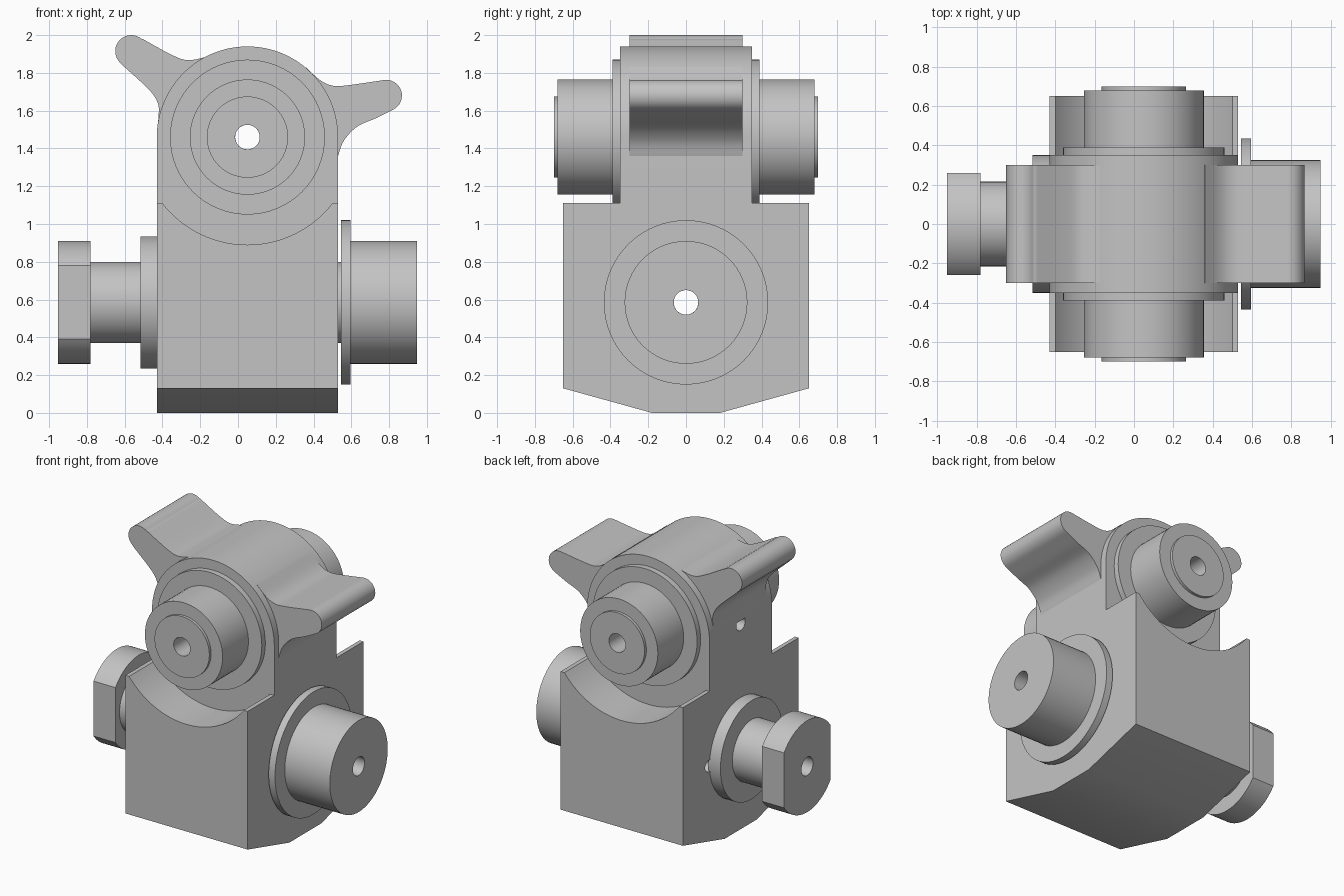
import bpy, bmesh, math
from mathutils import Vector

cube = bpy.data.objects.get("Cube")
if cube:
    bpy.data.objects.remove(cube, do_unlink=True)

grey = bpy.data.materials.new("plain grey")
grey.use_nodes = True
GREY = (0.55, 0.55, 0.55, 1)
grey.diffuse_color = GREY
grey.node_tree.nodes["Principled BSDF"].inputs["Base Color"].default_value = GREY

CX, HUB_Z, AXLE_Z, BORE = 0.05, 1.46, 0.585, 0.065


def place(axis, t, u, v):
    """Position at t along the axis; u and v span the section."""
    return (t, u, v) if axis == 'x' else (u, t, v)


def finish(name, bm):
    bmesh.ops.recalc_face_normals(bm, faces=bm.faces[:])
    mesh = bpy.data.meshes.new(name)
    bm.to_mesh(mesh)
    bm.free()
    mesh.materials.append(grey)
    ob = bpy.data.objects.new(name, mesh)
    bpy.context.collection.objects.link(ob)
    return ob


def prism(name, axis, pts, lo, hi):
    bm = bmesh.new()
    a = [bm.verts.new(place(axis, lo, u, v)) for u, v in pts]
    b = [bm.verts.new(place(axis, hi, u, v)) for u, v in pts]
    bm.faces.new(a)
    bm.faces.new(b)
    for i in range(len(pts)):
        j = (i + 1) % len(pts)
        bm.faces.new((a[i], a[j], b[j], b[i]))
    return finish(name, bm)


def arc(u, v, r, start=0, end=360, n=64):
    steps = n if end - start == 360 else n + 1
    angles = [math.radians(start + (end - start) * i / n) for i in range(steps)]
    return [(u + r * math.cos(a), v + r * math.sin(a)) for a in angles]


def lathe(name, axis, centre, profile, n=64):
    """Closed (radius, position) profile turned about an axis."""
    bm = bmesh.new()
    rings = [[bm.verts.new(place(axis, t, u, v)) for u, v in arc(*centre, r, n=n)]
             for r, t in profile]
    for k, ring in enumerate(rings):
        nxt = rings[(k + 1) % len(rings)]
        for i in range(n):
            j = (i + 1) % n
            bm.faces.new((ring[i], ring[j], nxt[j], nxt[i]))
    return finish(name, bm)


def cut(ob, cutter):
    mod = ob.modifiers.new("cut", 'BOOLEAN')
    mod.operation, mod.solver, mod.object = 'DIFFERENCE', 'EXACT', cutter
    bpy.context.view_layer.objects.active = ob
    bpy.ops.object.modifier_apply(modifier=mod.name)
    bpy.data.objects.remove(cutter, do_unlink=True)


def smooth_curve(pts, n=6):
    """Open curve through the points."""
    p = [Vector(q) for q in pts]
    p = [p[0]] + p + [p[-1]]
    out = []
    for i in range(1, len(p) - 2):
        a, b, c, d = p[i - 1:i + 3]
        for k in range(n):
            t = k / n
            out.append(0.5 * (2 * b + (c - a) * t + (2 * a - 5 * b + 4 * c - d) * t ** 2
                              + (3 * b - a - 3 * c + d) * t ** 3))
    return [tuple(q) for q in out] + [tuple(p[-1])]


# Lower block with a sloped base
lower = prism("lower_block", 'x', [(-0.18, 0), (0.18, 0), (0.65, 0.13), (0.65, 1.11),
                                   (-0.65, 1.11), (-0.65, 0.13)], -0.43, 0.53)
cut(lower, prism("axle_bore", 'x', arc(0, AXLE_Z, BORE, n=32), -1, 1))
cut(lower, prism("pin_hole", 'x', arc(0.36, AXLE_Z, 0.04, n=24), -0.6, -0.3))
for s in (-1, 1):
    cut(lower, prism("scoop", 'y', arc(CX, HUB_Z, 0.57, n=96), s * 0.35, s * 0.8))

# Arched upper housing
upper = prism("upper_housing", 'y', [(-0.43, 1.11), (0.53, 1.11)]
              + arc(CX, HUB_Z, 0.48, 0, 180, 64), -0.35, 0.35)
cut(upper, prism("hub_bore", 'y', arc(CX, HUB_Z, BORE, n=32), -1, 1))
cut(upper, prism("side_hole", 'x', arc(0, HUB_Z, 0.05, n=24), -1, CX))

# Wing-shaped lugs
left_edge = smooth_curve([(-0.08, 1.92), (-0.17, 1.885), (-0.27, 1.868), (-0.36, 1.90), (-0.505, 1.98)])
left_tip = arc(-0.565, 1.915, 0.085, 50, 220, 16)
left_root = smooth_curve([(-0.60, 1.83), (-0.47, 1.71), (-0.425, 1.64), (-0.42, 1.58), (-0.43, 1.48)])
prism("right_lug", 'y', left_edge + left_tip + left_root + [(-0.3, 1.53), (-0.2, 1.7)], -0.3, 0.3)

right_root = smooth_curve([(0.53, 1.36), (0.56, 1.44), (0.63, 1.515), (0.73, 1.56), (0.815, 1.602)])
right_tip = arc(0.785, 1.68, 0.083, -62, 98, 16)
right_edge = smooth_curve([(0.74, 1.757), (0.56, 1.732), (0.49, 1.735), (0.43, 1.765), (0.36, 1.83)])
prism("left_lug", 'y', right_root + right_tip + right_edge + [(0.25, 1.7), (0.35, 1.45)], -0.3, 0.3)

# Stepped knobs on front and back of the housing
for s, name in ((-1, "front_knob"), (1, "back_knob")):
    lathe(name, 'y', (CX, HUB_Z), [(r, s * t) for r, t in (
        (BORE, 0.34), (0.41, 0.34), (0.41, 0.39), (0.305, 0.39), (0.305, 0.68),
        (0.215, 0.68), (0.215, 0.70), (BORE, 0.70))])

# Large stepped knob on the left
lathe("left_knob", 'x', (0, AXLE_Z), [
    (BORE, 0.52), (0.215, 0.52), (0.215, 0.545), (0.435, 0.545), (0.435, 0.595),
    (0.325, 0.595), (0.325, 0.948), (BORE, 0.948)])

# Collar, shaft and flattened handle on the right
lathe("right_shaft", 'x', (0, AXLE_Z), [
    (BORE, -0.42), (0.35, -0.42), (0.35, -0.515), (0.215, -0.515),
    (0.215, -0.79), (BORE, -0.79)])
half = math.degrees(math.acos(0.26 / 0.325))
handle = prism("right_handle", 'x', arc(0, AXLE_Z, 0.325, half, 180 - half, 32)
               + arc(0, AXLE_Z, 0.325, 180 + half, 360 - half, 32), -0.952, -0.78)
cut(handle, prism("handle_bore", 'x', arc(0, AXLE_Z, BORE, n=32), -1, -0.7))

# Smooth shading with sharp edges
bpy.ops.object.select_all(action='DESELECT')
for ob in bpy.context.collection.objects:
    if ob.type == 'MESH' and ob.data.materials and ob.data.materials[0] == grey:
        ob.select_set(True)
        bpy.context.view_layer.objects.active = ob
bpy.ops.object.shade_smooth_by_angle(angle=math.radians(30))
